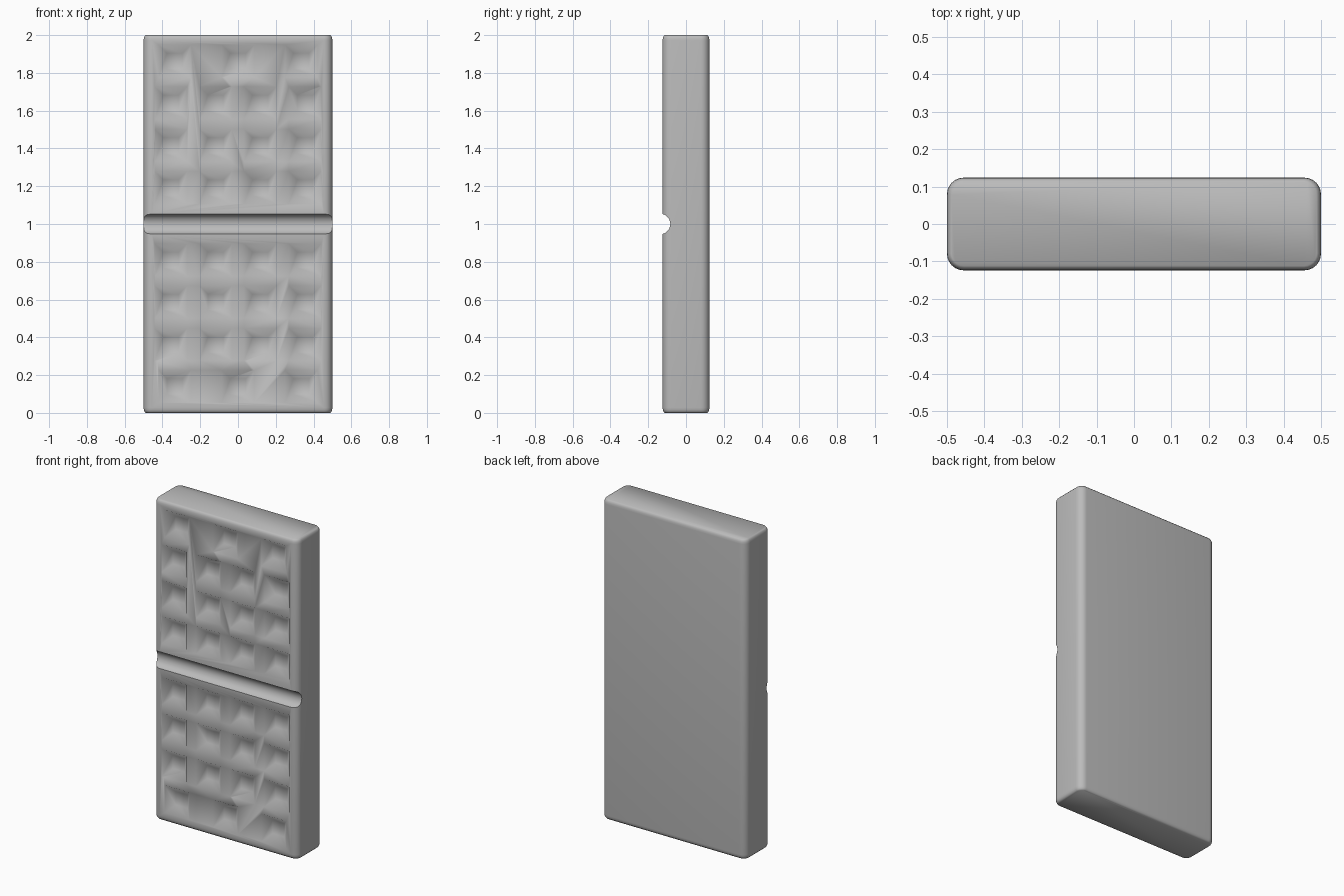
import bpy, bmesh, math

cube = bpy.data.objects.get("Cube")
if cube:
    bpy.data.objects.remove(cube)

grey = bpy.data.materials.new("plain grey")
grey.use_nodes = True
grey.diffuse_color = (0.5, 0.5, 0.5, 1)
grey.node_tree.nodes["Principled BSDF"].inputs["Base Color"].default_value = (0.5, 0.5, 0.5, 1)

HALF_X, HALF_Y, HEIGHT, CORNER = 0.5, 0.124, 2.0, 0.045


def make_object(name, bm):
    bmesh.ops.recalc_face_normals(bm, faces=bm.faces)
    mesh = bpy.data.meshes.new(name)
    bm.to_mesh(mesh)
    bm.free()
    mesh.materials.append(grey)
    obj = bpy.data.objects.new(name, mesh)
    bpy.context.collection.objects.link(obj)
    return obj


def loft(bm, rings):
    """Join equal rings of points into a closed solid."""
    loops = [[bm.verts.new(p) for p in ring] for ring in rings]
    n = len(loops[0])
    for a, b in zip(loops, loops[1:]):
        for i in range(n):
            j = (i + 1) % n
            bm.faces.new((a[i], a[j], b[j], b[i]))
    bm.faces.new(loops[0][::-1])
    bm.faces.new(loops[-1])


def rounded_outline(inset, z, steps=6):
    r = CORNER - inset
    points = []
    for k, (sx, sy) in enumerate([(1, 1), (-1, 1), (-1, -1), (1, -1)]):
        for s in range(steps + 1):
            a = math.pi / 2 * (k + s / steps)
            points.append((sx * (HALF_X - CORNER) + r * math.cos(a),
                           sy * (HALF_Y - CORNER) + r * math.sin(a), z))
    return points


# Rounded slab with softened top and bottom rims
rim = [(0.012, 0), (0.005, 0.007), (0.0015, 0.016), (0, 0.028)]
layers = rim + [(i, HEIGHT - z) for i, z in reversed(rim)]
bm = bmesh.new()
loft(bm, [rounded_outline(i, z) for i, z in layers])
slab = make_object("slab", bm)


# Cutter for the square pits with sloping walls
def square(x, y, z, half):
    return [(x + sx * half, y, z + sz * half)
            for sx, sz in ((-1, -1), (1, -1), (1, 1), (-1, 1))]


MOUTH, FLOOR, DEPTH = 0.086, 0.041, 0.046
OUT = 0.01
flare = (MOUTH - FLOOR) / DEPTH * OUT
wide = [-0.355, -0.118, 0.118, 0.355]
narrow = [-0.335, 0, 0.335]
rows = [(0.14, narrow), (0.362, wide), (0.587, wide), (0.81, wide)]
rows += [(HEIGHT - z + 0.003, xs) for z, xs in rows]
bm = bmesh.new()
for z, xs in rows:
    for x in xs:
        loft(bm, [square(x, -HALF_Y - OUT, z, MOUTH + flare),
                  square(x, -HALF_Y + DEPTH, z, FLOOR)])
pits = make_object("pit_cutter", bm)

# Cutter for the round groove across the middle
bm = bmesh.new()
circle = [(0.054 * math.cos(math.tau * i / 32), 0.054 * math.sin(math.tau * i / 32)) for i in range(32)]
loft(bm, [[(x, y - 0.137, z + HEIGHT / 2) for y, z in circle] for x in (-0.6, 0.6)])
groove = make_object("groove_cutter", bm)

for cutter in (pits, groove):
    cutter.hide_render = True
    cutter.hide_set(True)
    mod = slab.modifiers.new(cutter.name, "BOOLEAN")
    mod.operation = "DIFFERENCE"
    mod.solver = "EXACT"
    mod.object = cutter

# Apply the cuts, then smooth all but the sharp edges
bpy.ops.object.select_all(action="DESELECT")
bpy.context.view_layer.objects.active = slab
slab.select_set(True)
for mod in list(slab.modifiers):
    bpy.ops.object.modifier_apply(modifier=mod.name)
for cutter in (pits, groove):
    bpy.data.objects.remove(cutter)
bpy.ops.object.shade_smooth_by_angle(angle=math.radians(50))
